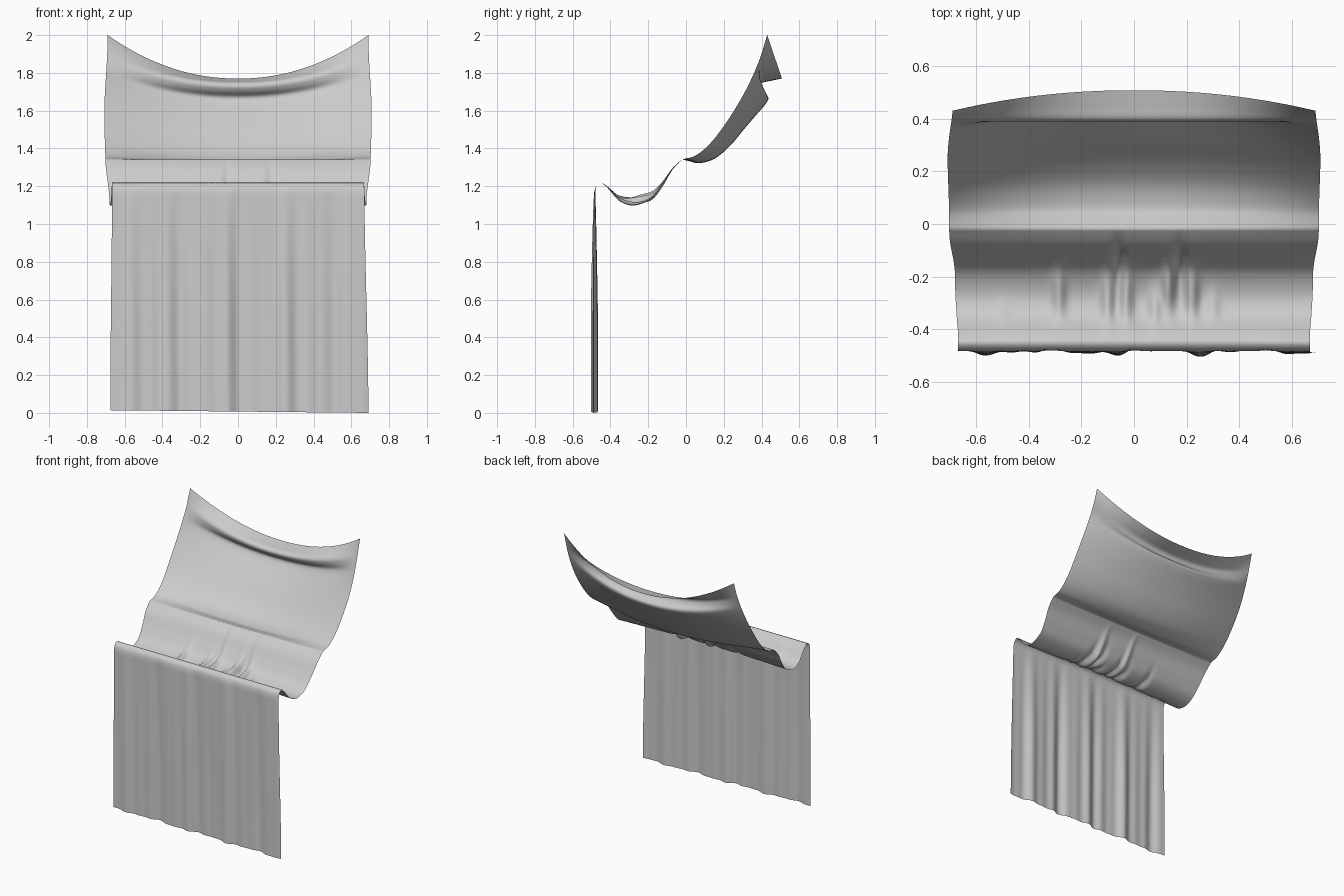
import bpy
import math
from mathutils import Vector

if "Cube" in bpy.data.objects:
    bpy.data.objects.remove(bpy.data.objects["Cube"])


def smooth_path(points, count):
    """Catmull-Rom through (y, z) points, resampled evenly by length."""
    p = [Vector(q) for q in points]
    p = [2 * p[0] - p[1]] + p + [2 * p[-1] - p[-2]]
    dense = []
    for i in range(1, len(p) - 2):
        a, b, c, d = p[i - 1:i + 3]
        for k in range(40):
            t = k / 40
            dense.append(0.5 * (2 * b + (c - a) * t + (2 * a - 5 * b + 4 * c - d) * t * t
                                + (3 * b - a - 3 * c + d) * t ** 3))
    dense.append(p[-2])
    run = [0.0]
    for a, b in zip(dense, dense[1:]):
        run.append(run[-1] + (b - a).length)
    out, j = [], 0
    for k in range(count + 1):
        s = run[-1] * k / count
        while j < len(run) - 2 and run[j + 1] < s:
            j += 1
        f = (s - run[j]) / max(run[j + 1] - run[j], 1e-9)
        out.append(dense[j].lerp(dense[j + 1], min(f, 1)))
    return out


def bell(v, centre, width):
    return math.exp(-((v - centre) / width) ** 2)


def interp(table, v):
    for (a, fa), (b, fb) in zip(table, table[1:]):
        if v <= b:
            t = max(0, (v - a) / (b - a))
            t = t * t * (3 - 2 * t)
            return fa + (fb - fa) * t
    return table[-1][1]


# Profiles (y, z): upper sheet at its side edge and at its middle (with cowl fold)
side = smooth_path([(0.43, 2.0), (0.385, 1.86), (0.32, 1.715), (0.235, 1.57),
                    (0.14, 1.44), (0.055, 1.365), (-0.02, 1.342)], 100)
middle = smooth_path([(0.508, 1.77), (0.45, 1.758), (0.405, 1.748), (0.39, 1.728),
                      (0.405, 1.70), (0.435, 1.672), (0.425, 1.64), (0.37, 1.575),
                      (0.31, 1.505), (0.23, 1.41), (0.15, 1.345), (0.07, 1.322),
                      (0.02, 1.332), (-0.02, 1.342)], 100)
# Trough between the two bars, then the hanging curtain
trough = smooth_path([(-0.02, 1.342), (-0.075, 1.285), (-0.13, 1.20), (-0.19, 1.13),
                      (-0.275, 1.098), (-0.35, 1.12), (-0.41, 1.185), (-0.445, 1.219)], 60)
curtain = smooth_path([(-0.445, 1.219), (-0.47, 1.208), (-0.482, 1.175), (-0.484, 1.1),
                       (-0.485, 0.8), (-0.485, 0.4), (-0.485, 0.0)], 80)

# Half width along the sheet (0-1 upper, 1-2 trough, 2-3 curtain)
widths = [(0, 0.69), (0.55, 0.708), (1, 0.702), (1.5, 0.68), (2, 0.668), (3, 0.683)]
# Trough wrinkles: x, y, width, length, height
wrinkles = [(-0.285, -0.27, 0.025, 0.10, 0.03), (-0.10, -0.30, 0.025, 0.10, 0.035),
            (-0.055, -0.13, 0.020, 0.10, -0.025), (-0.03, -0.29, 0.025, 0.11, 0.035),
            (0.08, -0.32, 0.025, 0.08, 0.03), (0.13, -0.25, 0.025, 0.10, 0.04),
            (0.175, -0.15, 0.020, 0.09, -0.025), (0.22, -0.27, 0.025, 0.10, 0.035),
            (0.30, -0.32, 0.025, 0.07, 0.015), (-0.5, -0.36, 0.03, 0.06, 0.01)]


def pleat(x):
    """Uneven vertical folds of the curtain."""
    return (0.009 * math.sin(16 * x + 0.6) + 0.007 * math.sin(37 * x + 1.3 + math.sin(5 * x))
            + 0.004 * math.sin(61 * x + 2.0))


COLS = 180
rows = ([("upper", i) for i in range(100)] + [("trough", i) for i in range(60)]
        + [("curtain", i) for i in range(81)])
verts = []
for part, i in rows:
    s = {"upper": i / 100, "trough": 1 + i / 60, "curtain": 2 + i / 80}[part]
    half = interp(widths, s)
    for c in range(COLS + 1):
        u = 2 * c / COLS - 1
        x = u * half
        if part == "upper":
            y, z = side[i].lerp(middle[i], 1 - abs(u) ** 2.1)
        elif part == "trough":
            y, z = trough[i]
            fade = math.sin(math.pi * i / 60) ** 0.7
            for wx, wy, ww, wl, wh in wrinkles:
                z += fade * wh * bell(x, wx, ww) * bell(y, wy, wl)
            z += fade * 0.012 * (1 - u * u)
        else:
            y, z = curtain[i]
            grow = min(1, max(0, (1.2 - z) / 0.7)) ** 0.6
            y += grow * pleat(x) * (1 - 0.5 * abs(u) ** 6)
            x += 0.008 * (s - 2)
            z += 0.007 * (1 - u) * (s - 2)
        verts.append((x, y, z))

faces = []
n = COLS + 1
for r in range(len(rows) - 1):
    for c in range(COLS):
        a = r * n + c
        faces.append((a, a + n, a + n + 1, a + 1))

# One continuous draped cloth
mesh = bpy.data.meshes.new("draped_cloth")
mesh.from_pydata(verts, [], faces)
mesh.update()
for poly in mesh.polygons:
    poly.use_smooth = True
cloth = bpy.data.objects.new("draped_cloth", mesh)
bpy.context.collection.objects.link(cloth)
